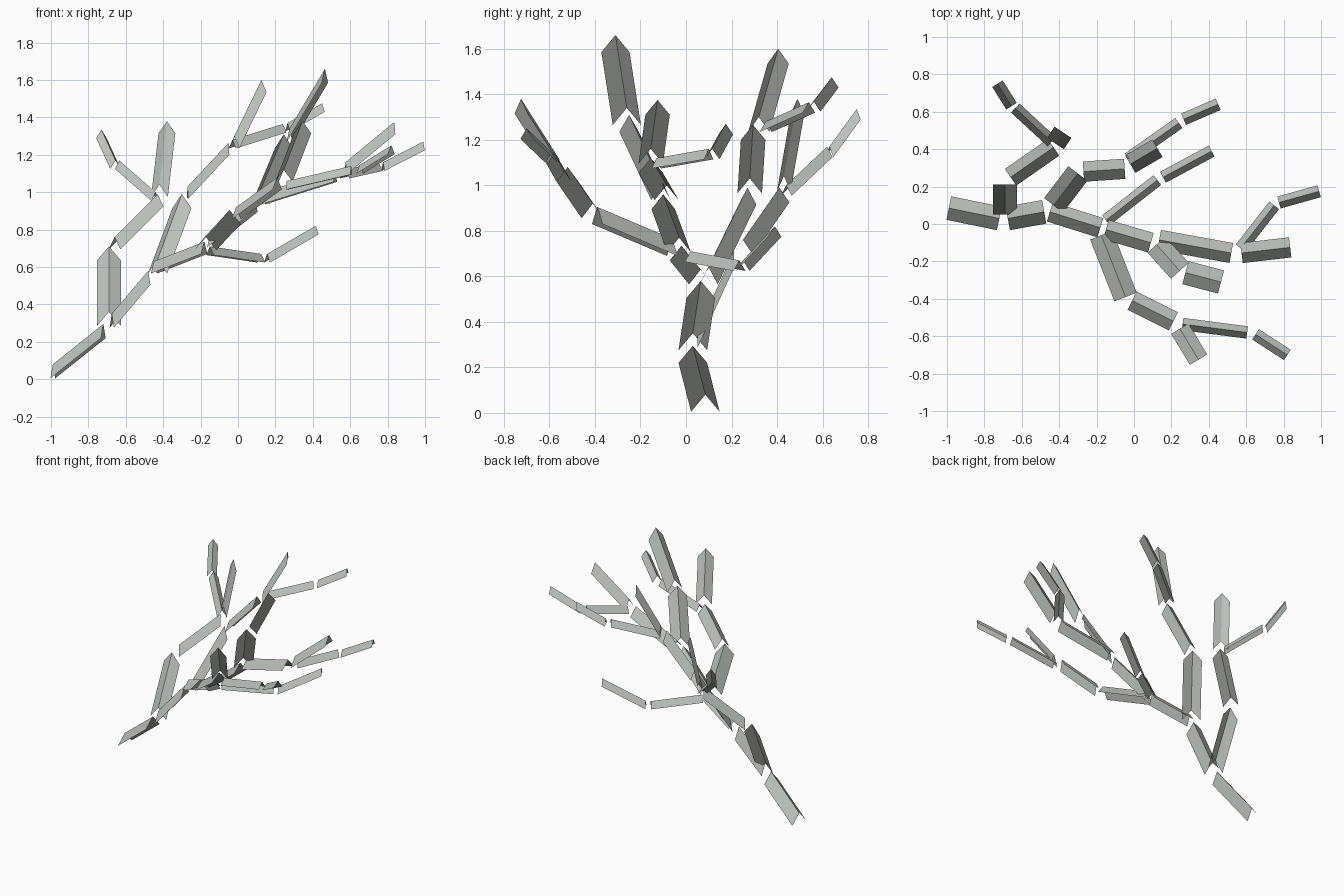
import bpy
from mathutils import Vector

cube = bpy.data.objects.get("Cube")
if cube:
    bpy.data.objects.remove(cube)

# One pale grey-green bark colour
bark = bpy.data.materials.new("grey_green_bark")
bark.use_nodes = True
bark.diffuse_color = (0.5, 0.53, 0.5, 1)
bark.node_tree.nodes["Principled BSDF"].inputs["Base Color"].default_value = bark.diffuse_color

# Fold sizes: half width and ridge height
THICK = (.064, .075)
MEDIUM = (.054, .065)
THIN = (.033, .046)


def branch(name, start, end, size):
    """Open folded strip: a ridge from start to end with a sloping panel on each side."""
    start, end = Vector(start), Vector(end)
    half_width, height = size
    along = end - start
    side = Vector((-along.y, along.x, 0)).normalized() * half_width
    drop = Vector((0, 0, -height))
    profile = (drop + side, Vector(), drop - side)
    verts = [origin + offset for origin in (start, end) for offset in profile]
    mesh = bpy.data.meshes.new(name)
    mesh.from_pydata(verts, [], [(0, 1, 4, 3), (1, 2, 5, 4)])
    mesh.materials.append(bark)
    obj = bpy.data.objects.new(name, mesh)
    bpy.context.collection.objects.link(obj)
    return obj


# Trunk
branch("trunk_base", (-.99, .085, .08), (-.72, .03, .295), THICK)
branch("trunk_lower", (-.675, .03, .35), (-.48, .065, .58), THICK)
branch("trunk_middle", (-.45, .065, .63), (-.18, -.02, .735), MEDIUM)
branch("trunk_upper", (-.15, -.03, .77), (.09, -.1, .96), MEDIUM)

# Back right limb
branch("back_right_limb_base", (-.69, .05, .36), (-.69, .21, .71), THICK)
branch("back_right_limb_middle", (-.66, .25, .76), (-.43, .41, .99), MEDIUM)
branch("back_right_upright_twig", (-.42, .43, 1.04), (-.38, .49, 1.38), MEDIUM)
branch("back_right_outer_twig", (-.44, .44, 1), (-.635, .62, 1.17), THIN)
branch("back_right_outer_tip", (-.655, .63, 1.17), (-.73, .75, 1.335), THIN)

# Back centre limb
branch("back_centre_limb_base", (-.43, .1, .64), (-.3, .27, .99), THICK)
branch("back_centre_limb_middle", (-.27, .28, 1.03), (-.05, .295, 1.265), MEDIUM)
branch("back_centre_upright_twig", (-.02, .32, 1.3), (.125, .405, 1.6), MEDIUM)
branch("back_centre_outer_twig", (-.03, .35, 1.28), (.24, .54, 1.365), THIN)
branch("back_centre_outer_tip", (.265, .56, 1.37), (.45, .64, 1.475), THIN)

# Low back twig
branch("low_back_twig", (-.15, .02, .71), (.125, .235, .67), THIN)
branch("low_back_tip", (.155, .25, .67), (.415, .39, .82), THIN)

# Front limb
branch("front_limb_base", (-.175, -.06, .765), (-.045, -.39, .905), THICK)
branch("front_limb_middle", (-.01, -.41, .92), (.21, -.52, 1.08), MEDIUM)
branch("front_upright_twig", (.245, -.56, 1.12), (.345, -.725, 1.38), MEDIUM)
branch("front_outer_twig", (.26, -.535, 1.06), (.605, -.58, 1.14), THIN)
branch("front_outer_tip", (.65, -.59, 1.145), (.82, -.7, 1.25), THIN)

# Crown
branch("crown_upright_lower", (.12, -.11, 1.01), (.245, -.25, 1.31), THICK)
branch("crown_upright_tip", (.275, -.26, 1.34), (.465, -.31, 1.66), THICK)
branch("crown_outer_branch", (.135, -.085, 1), (.52, -.155, 1.12), MEDIUM)
branch("crown_outer_twig", (.57, -.13, 1.12), (.75, .1, 1.16), THIN)
branch("crown_outer_tip", (.775, .115, 1.16), (.99, .175, 1.27), THIN)
branch("crown_outer_upright", (.575, -.155, 1.16), (.835, -.125, 1.375), MEDIUM)
